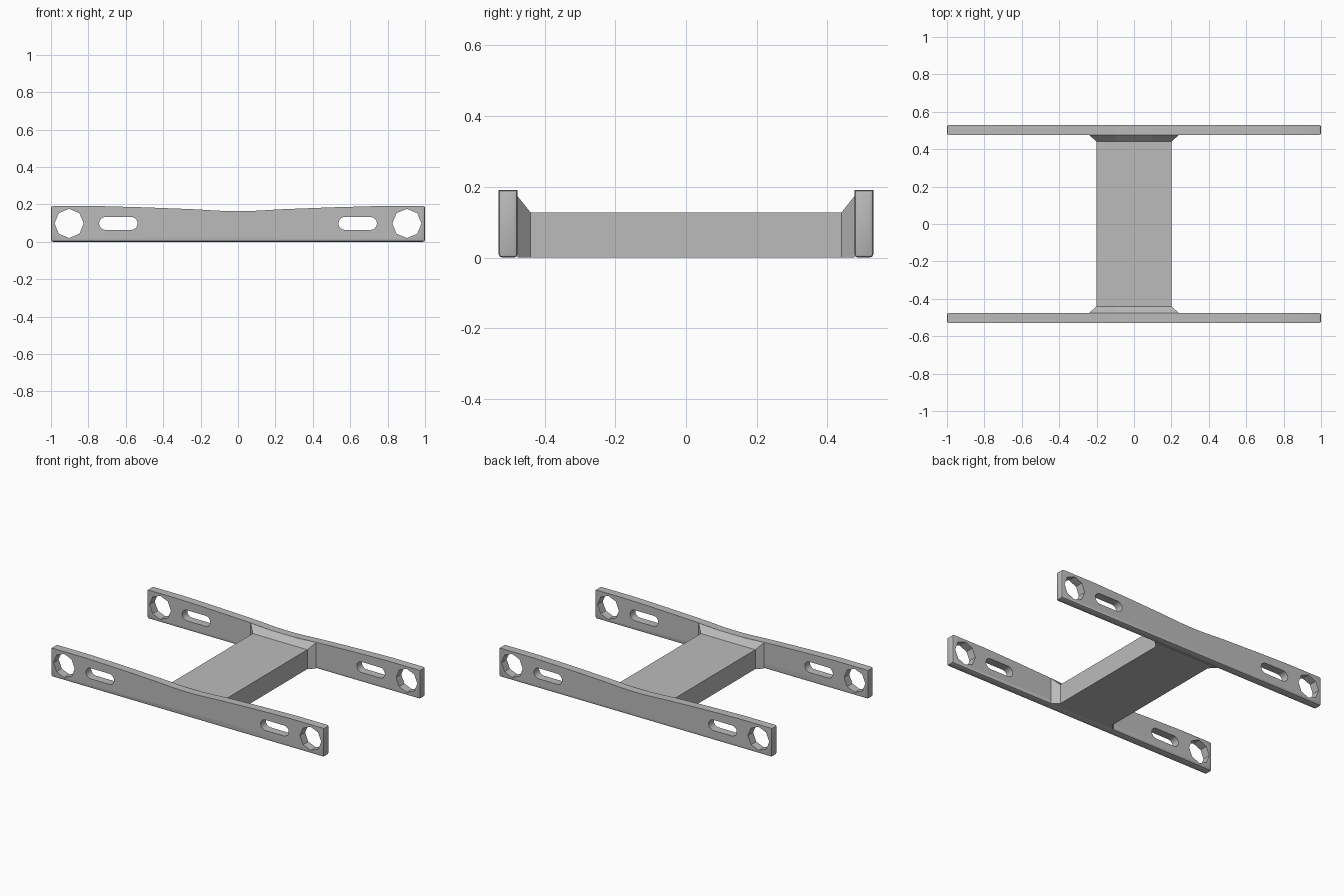
import bpy, bmesh, math

if "Cube" in bpy.data.objects:
    bpy.data.objects.remove(bpy.data.objects["Cube"])

grey = bpy.data.materials.new("light grey")
grey.diffuse_color = (0.5, 0.5, 0.5, 1)
grey.use_nodes = True
grey.node_tree.nodes["Principled BSDF"].inputs["Base Color"].default_value = grey.diffuse_color


def add_object(name, bm):
    bmesh.ops.recalc_face_normals(bm, faces=bm.faces)
    mesh = bpy.data.meshes.new(name)
    bm.to_mesh(mesh)
    bm.free()
    mesh.materials.append(grey)
    obj = bpy.data.objects.new(name, mesh)
    bpy.context.collection.objects.link(obj)
    return obj


def loft(bm, sections):
    """Skin a closed solid through sections of equal point count."""
    rings = [[bm.verts.new(p) for p in s] for s in sections]
    n = len(rings[0])
    for a, b in zip(rings, rings[1:]):
        for i in range(n):
            j = (i + 1) % n
            bm.faces.new((a[i], a[j], b[j], b[i]))
    bm.faces.new(rings[0])
    bm.faces.new(rings[-1])


def prism(bm, outline, y0, y1):
    loft(bm, [[(x, y, z) for x, z in outline] for y in (y0, y1)])


def arc(cx, cz, r, start, end, steps):
    return [(cx + r * math.cos(math.radians(start + (end - start) * i / steps)),
             cz + r * math.sin(math.radians(start + (end - start) * i / steps)))
            for i in range(steps + 1)]


# Hole cutters: octagonal bolt hole and rounded slot at each rail end
HOLE_Z = 0.098
bm = bmesh.new()
for side in (-1, 1):
    octagon = arc(side * 0.903, HOLE_Z, 0.078, 0, 315, 7)
    slot = (arc(side * 0.64 + 0.068, HOLE_Z, 0.035, -90, 90, 8)
            + arc(side * 0.64 - 0.068, HOLE_Z, 0.035, 90, 270, 8))
    for outline in (octagon, slot):
        prism(bm, outline, -0.7, 0.7)
cutter = add_object("hole_cutter", bm)
cutter.hide_render = True

# Side rails: bar with a shallow dip in the top edge and softened ends
dip = [(0.75, 0.191), (0.5, 0.184), (0.24, 0.174), (0.1, 0.166), (0.04, 0.164)]
top = [(1, 0.191)] + dip + [(-x, z) for x, z in reversed(dip)] + [(-1, 0.191)]
for name, y0, y1 in (("front_rail", -0.53, -0.476), ("back_rail", 0.476, 0.53)):
    bm = bmesh.new()
    prism(bm, [(-1, 0), (1, 0)] + top, y0, y1)
    ends = [e for e in bm.edges if all(abs(v.co.x) > 0.999 for v in e.verts)]
    bmesh.ops.bevel(bm, geom=ends, offset=0.01, segments=2, profile=0.5,
                    affect='EDGES')
    rail = add_object(name, bm)
    cut = rail.modifiers.new("holes", 'BOOLEAN')
    cut.operation = 'DIFFERENCE'
    cut.solver = 'EXACT'
    cut.object = cutter
    # Bake the holes into the rail mesh
    graph = bpy.context.evaluated_depsgraph_get()
    baked = bpy.data.meshes.new_from_object(rail.evaluated_get(graph))
    rail.modifiers.clear()
    rail.data = baked
    bpy.context.view_layer.objects.active = rail
    bpy.ops.object.select_all(action='DESELECT')
    rail.select_set(True)
    bpy.ops.object.shade_smooth_by_angle(angle=math.radians(30))
bpy.data.objects.remove(cutter)


# Centre block, flaring out where it meets each rail
def section(y, half, side_top, mid_top):
    return [(-half, y, 0), (half, y, 0), (half, y, side_top),
            (0.1, y, mid_top), (-0.1, y, mid_top), (-half, y, side_top)]


bm = bmesh.new()
loft(bm, [section(-0.476, 0.24, 0.173, 0.165), section(-0.44, 0.2, 0.128, 0.128),
          section(0.44, 0.2, 0.128, 0.128), section(0.476, 0.24, 0.173, 0.165)])
add_object("centre_block", bm)
